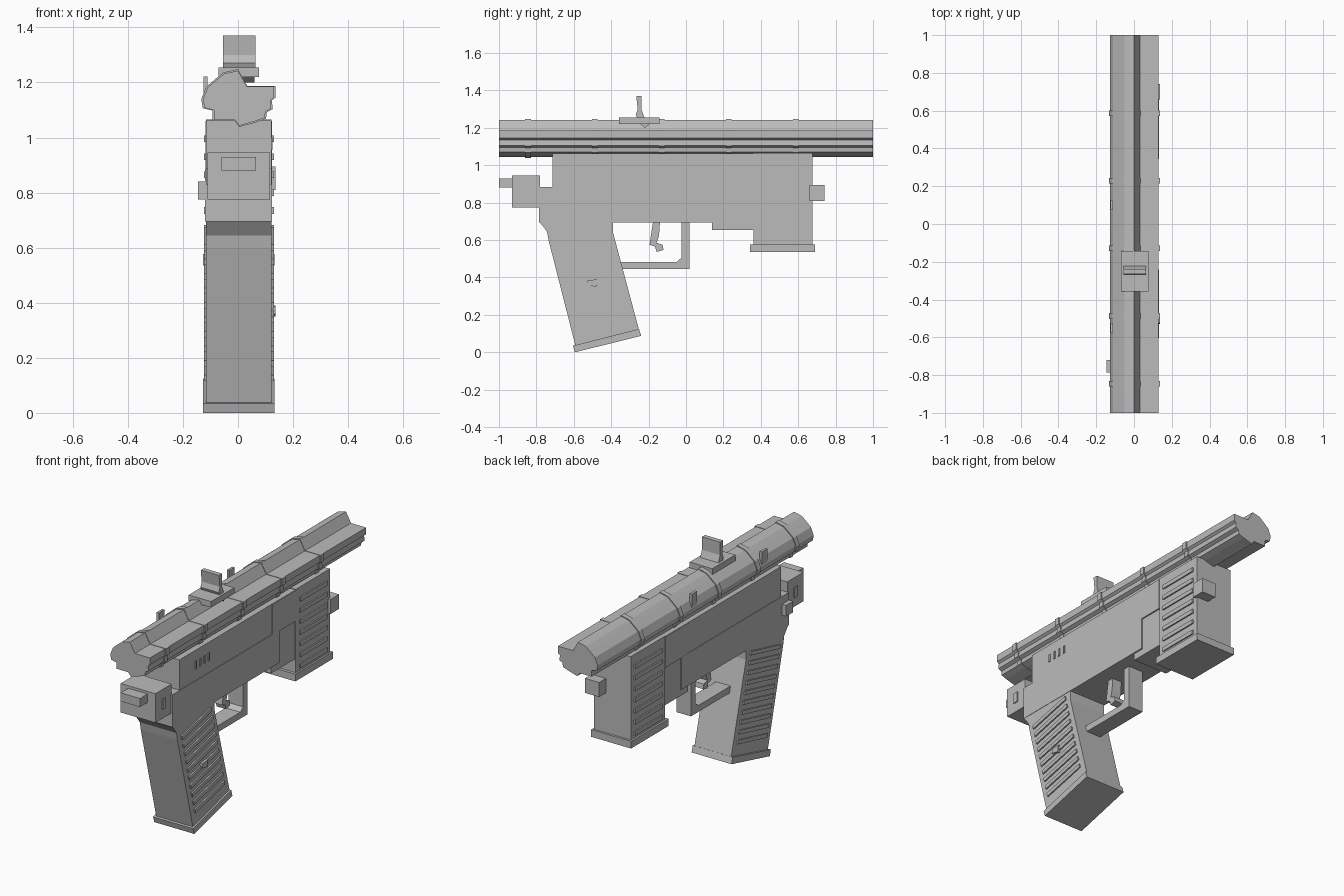
import bpy, bmesh, math
from mathutils import Vector

gray = bpy.data.materials.new("plain gray")
gray.diffuse_color = (0.5, 0.5, 0.5, 1)
CX = 0.003  # the gun's own middle plane


def prism(name, pts, a, b, axis="x"):
    """Extrude a profile: (y, z) points along x, or (x, z) points along y."""
    def place(p, t):
        return (t, p[0], p[1]) if axis == "x" else (p[0], t, p[1])
    n = len(pts)
    verts = [place(p, a) for p in pts] + [place(p, b) for p in pts]
    faces = [tuple(range(n)), tuple(range(2 * n - 1, n - 1, -1))]
    faces += [(i, i + n, (i + 1) % n + n, (i + 1) % n) for i in range(n)]
    mesh = bpy.data.meshes.new(name)
    mesh.from_pydata(verts, [], faces)
    bm = bmesh.new()
    bm.from_mesh(mesh)
    bmesh.ops.recalc_face_normals(bm, faces=bm.faces)
    bm.to_mesh(mesh)
    bm.free()
    mesh.materials.append(gray)
    ob = bpy.data.objects.new(name, mesh)
    bpy.context.collection.objects.link(ob)
    return ob


def box(name, x, y, z):
    return prism(name, [(y[0], z[0]), (y[1], z[0]), (y[1], z[1]), (y[0], z[1])], *x)


def both_sides(name, pts, inner, outer):
    """The same side detail on the left and right."""
    prism(name + "_right", pts, CX + inner, CX + outer)
    prism(name + "_left", pts, CX - outer, CX - inner)


def rect(y0, y1, z0, z1):
    return [(y0, z0), (y1, z0), (y1, z1), (y0, z1)]


# Barrel with its lopsided, notched section
section = [(0.0, 1.243), (0.032, 1.185), (0.13, 1.185), (0.13, 1.145),
           (0.117, 1.135), (0.12, 1.105), (0.1, 1.095), (0.097, 1.072),
           (0.065, 1.06), (0.005, 1.043), (-0.012, 1.064), (-0.088, 1.064),
           (-0.088, 1.1), (-0.122, 1.108), (-0.127, 1.14), (-0.11, 1.182),
           (-0.075, 1.212), (-0.05, 1.232)]
prism("barrel", section, -1, 1, "y")

# Bands around the barrel
mid = Vector((0.0, 1.14))
band = [mid + (Vector(p) - mid) * 1.05 for p in section]
for i in range(5):
    y = -0.845 + 0.358 * i
    prism("barrel_band", band, y - 0.015, y + 0.015, "y")

# Small tabs on the left of the barrel
for y in (-0.55, 0.1):
    box("barrel_tab", (-0.125, -0.11), (y - 0.025, y + 0.025), (1.14, 1.222))

# Sight on top
box("sight_base", (-0.07, 0.076), (-0.357, -0.143), (1.22, 1.255))
prism("sight_post", [(-0.266, 1.37), (-0.237, 1.37), (-0.237, 1.295),
                     (-0.222, 1.255), (-0.262, 1.255), (-0.268, 1.27),
                     (-0.258, 1.30)], -0.055, 0.063)
prism("sight_foot", [(-0.25, 1.225), (-0.22, 1.2), (-0.198, 1.215), (-0.21, 1.235)],
      0.0, 0.06)

# Body
box("upper_body", (-0.116, 0.121), (-0.715, 0.36), (0.88, 1.062))
box("lower_frame", (-0.119, 0.124), (-0.785, 0.21), (0.695, 0.885))
box("front_frame", (-0.11, 0.116), (0.14, 0.36), (0.655, 0.885))
both_sides("front_frame_panel", rect(0.14, 0.36, 0.88, 1.06), 0.11, 0.121)
for i in range(4):
    y = -0.57 + 0.04 * i
    box("body_vent", (0.12, 0.126), (y, y + 0.012), (0.955, 1.0))

# Rear block
box("rear_block", (-0.11, 0.116), (-0.93, -0.78), (0.775, 0.945))
box("rear_tab", (-0.06, 0.065), (-1.0, -0.93), (0.88, 0.93))
both_sides("rear_block_plate", rect(-0.87, -0.84, 0.83, 0.89), 0.11, 0.119)
box("left_button", (-0.145, -0.11), (-0.785, -0.72), (0.775, 0.84))

# Foregrip with ribs, base plate and rear nub
box("foregrip", (-0.116, 0.122), (0.36, 0.677), (0.57, 1.065))
box("foregrip_base", (-0.127, 0.132), (0.343, 0.69), (0.535, 0.577))
for i in range(7):
    z = 0.605 + 0.065 * i
    both_sides("foregrip_rib", rect(0.395, 0.645, z - 0.012, z + 0.012), 0.11, 0.127)
box("foregrip_nub", (0.045, 0.137), (0.66, 0.74), (0.81, 0.895))

# Pistol grip
prism("grip", [(-0.785, 0.70), (-0.743, 0.645), (-0.735, 0.60), (-0.59, 0.03),
               (-0.25, 0.115), (-0.39, 0.64), (-0.39, 0.70)], -0.116, 0.122)
prism("grip_base", [(-0.604, 0.035), (-0.594, 0.0), (-0.24, 0.088), (-0.251, 0.125)],
      -0.127, 0.132)
for i in range(10):
    y, z = -0.697 + 0.0133 * i, 0.59 + (0.115 - 0.59) * i / 9
    both_sides("grip_rib", [(y, z), (y + 0.273, z + 0.064),
                            (y + 0.268, z + 0.086), (y - 0.005, z + 0.022)], 0.11, 0.127)
prism("grip_button", [(-0.53, 0.36), (-0.48, 0.35), (-0.475, 0.39), (-0.525, 0.385)],
      0.11, 0.137)

# Trigger and guard
prism("trigger", [(-0.176, 0.70), (-0.139, 0.70), (-0.144, 0.625), (-0.157, 0.585),
                  (-0.125, 0.575), (-0.12, 0.547), (-0.157, 0.537), (-0.166, 0.565),
                  (-0.195, 0.575)], -0.028, 0.034)
prism("trigger_guard", [(-0.36, 0.445), (-0.03, 0.445), (0.018, 0.445), (0.018, 0.70),
                        (-0.025, 0.70), (-0.025, 0.505), (-0.05, 0.483), (-0.36, 0.483)],
      -0.045, 0.05)
